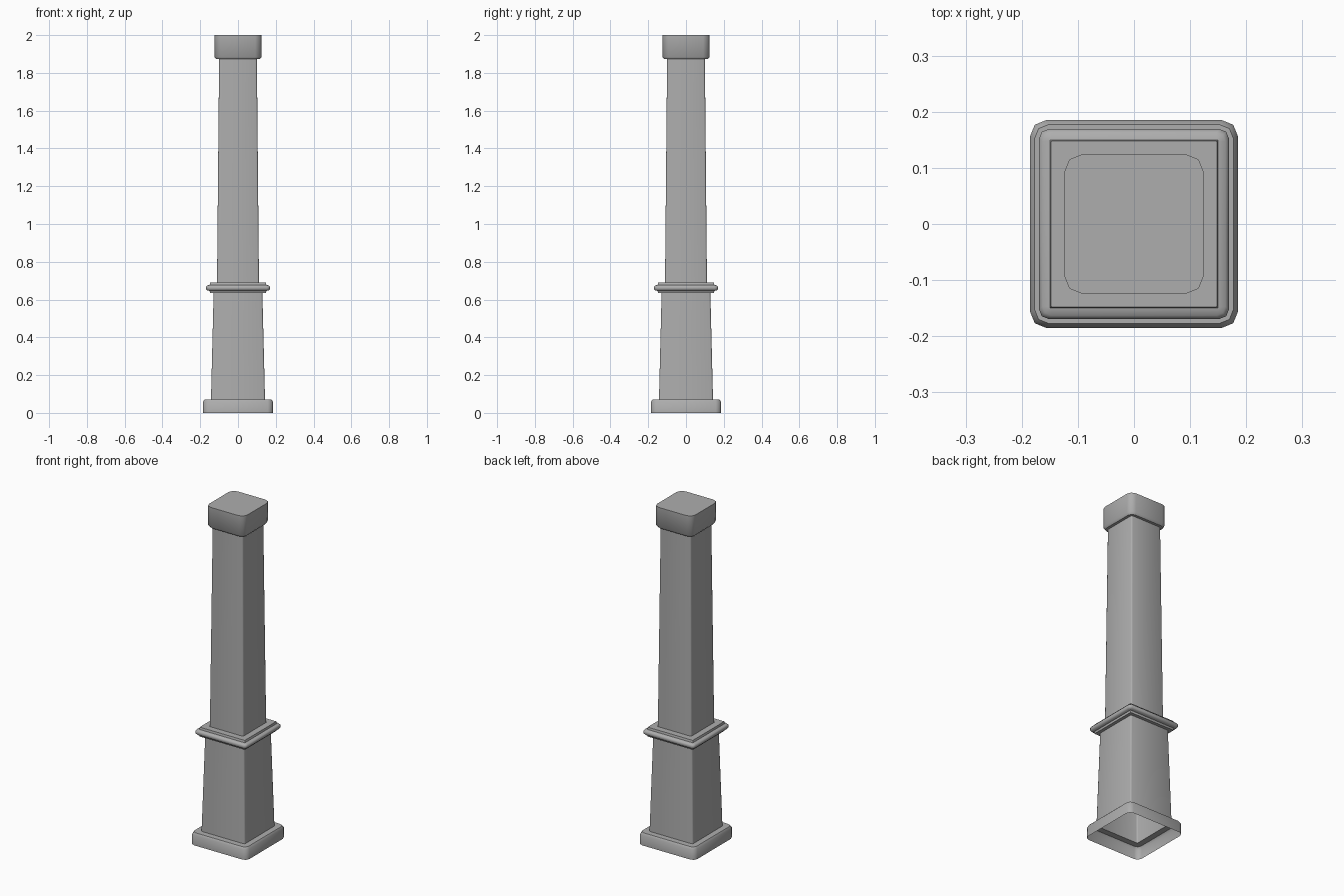
import bpy
import bmesh
import math

default = bpy.data.objects.get("Cube")
if default:
    bpy.data.objects.remove(default, do_unlink=True)

# Single painted colour
grey = bpy.data.materials.new("stone_grey")
grey.use_nodes = True
colour = (0.42, 0.42, 0.42, 1)
grey.diffuse_color = colour
grey.node_tree.nodes["Principled BSDF"].inputs["Base Color"].default_value = colour


def square_ring(bm, half, z, radius):
    """Rounded square loop, two segments per corner, counter-clockwise."""
    loop = []
    for corner in range(4):
        a = math.pi / 4 + corner * math.pi / 2
        cx = math.copysign(half - radius, math.cos(a))
        cy = math.copysign(half - radius, math.sin(a))
        for step in (-1, 0, 1):
            t = a + step * math.pi / 4
            loop.append(bm.verts.new((cx + radius * math.cos(t),
                                      cy + radius * math.sin(t), z)))
    return loop


def square_shell(name, profile, closed_top=False):
    """Open shell through (half width, height, corner radius) sections."""
    bm = bmesh.new()
    rings = [square_ring(bm, *section) for section in profile]
    for low, high in zip(rings, rings[1:]):
        for i in range(len(low)):
            j = (i + 1) % len(low)
            bm.faces.new((low[i], low[j], high[j], high[i]))
    if closed_top:
        bm.faces.new(rings[-1])
    mesh = bpy.data.meshes.new(name)
    bm.to_mesh(mesh)
    bm.free()
    mesh.materials.append(grey)
    obj = bpy.data.objects.new(name, mesh)
    bpy.context.collection.objects.link(obj)
    bpy.ops.object.select_all(action='DESELECT')
    obj.select_set(True)
    bpy.context.view_layer.objects.active = obj
    bpy.ops.object.shade_smooth_by_angle(angle=math.radians(50))
    return obj


# Plinth, hollow underneath, with a bevelled top edge
square_shell("base", [(0.185, 0, 0.028), (0.185, 0.06, 0.028),
                      (0.177, 0.072, 0.024), (0.142, 0.072, 0.008)])

# Tapered shafts with softened corners
square_shell("lower_shaft", [(0.143, 0.072, 0.008), (0.129, 0.634, 0.008)])
square_shell("upper_shaft", [(0.111, 0.69, 0.008), (0.1, 1.875, 0.008)])

# Moulding: a rounded bead between two square fillets
fillet, bead = 0.002, 0.016
square_shell("middle_moulding", [
    (0.128, 0.634, fillet), (0.148, 0.634, fillet), (0.15, 0.646, fillet),
    (0.163, 0.648, bead), (0.169, 0.655, bead),
    (0.169, 0.668, bead), (0.163, 0.675, bead),
    (0.15, 0.677, fillet), (0.148, 0.69, fillet), (0.11, 0.69, fillet)])

# Cap block with a bevelled lower edge
square_shell("cap", [(0.099, 1.873, 0.008), (0.116, 1.873, 0.028),
                     (0.125, 1.885, 0.034), (0.125, 2, 0.034)], closed_top=True)
